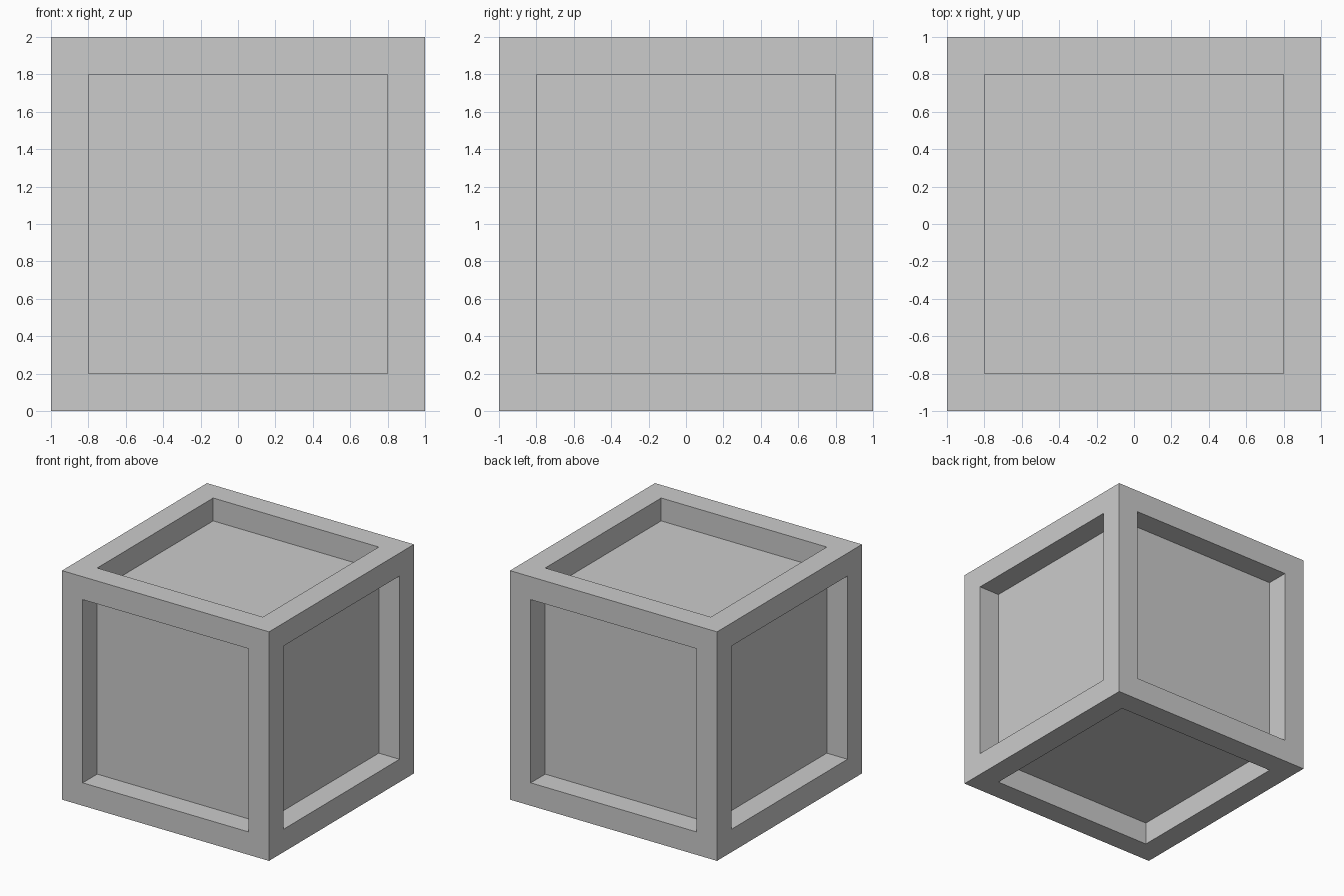
import bpy, bmesh
from mathutils import Matrix

if "Cube" in bpy.data.objects:
    bpy.data.objects.remove(bpy.data.objects["Cube"])

SIZE, BORDER, DEPTH = 2.0, 0.2, 0.2

# Crate: a cube with a square recess sunk straight into each side
bm = bmesh.new()
bmesh.ops.create_cube(bm, size=SIZE, matrix=Matrix.Translation((0, 0, SIZE / 2)))
panels = bm.faces[:]

# Frame border around every panel
bmesh.ops.inset_individual(bm, faces=panels, thickness=BORDER, use_even_offset=True)

# Straight recess walls, panel pushed inwards
bmesh.ops.inset_individual(bm, faces=panels, thickness=0.0, depth=-DEPTH)

mesh = bpy.data.meshes.new("crate")
bm.to_mesh(mesh)
bm.free()
crate = bpy.data.objects.new("crate", mesh)
bpy.context.collection.objects.link(crate)
